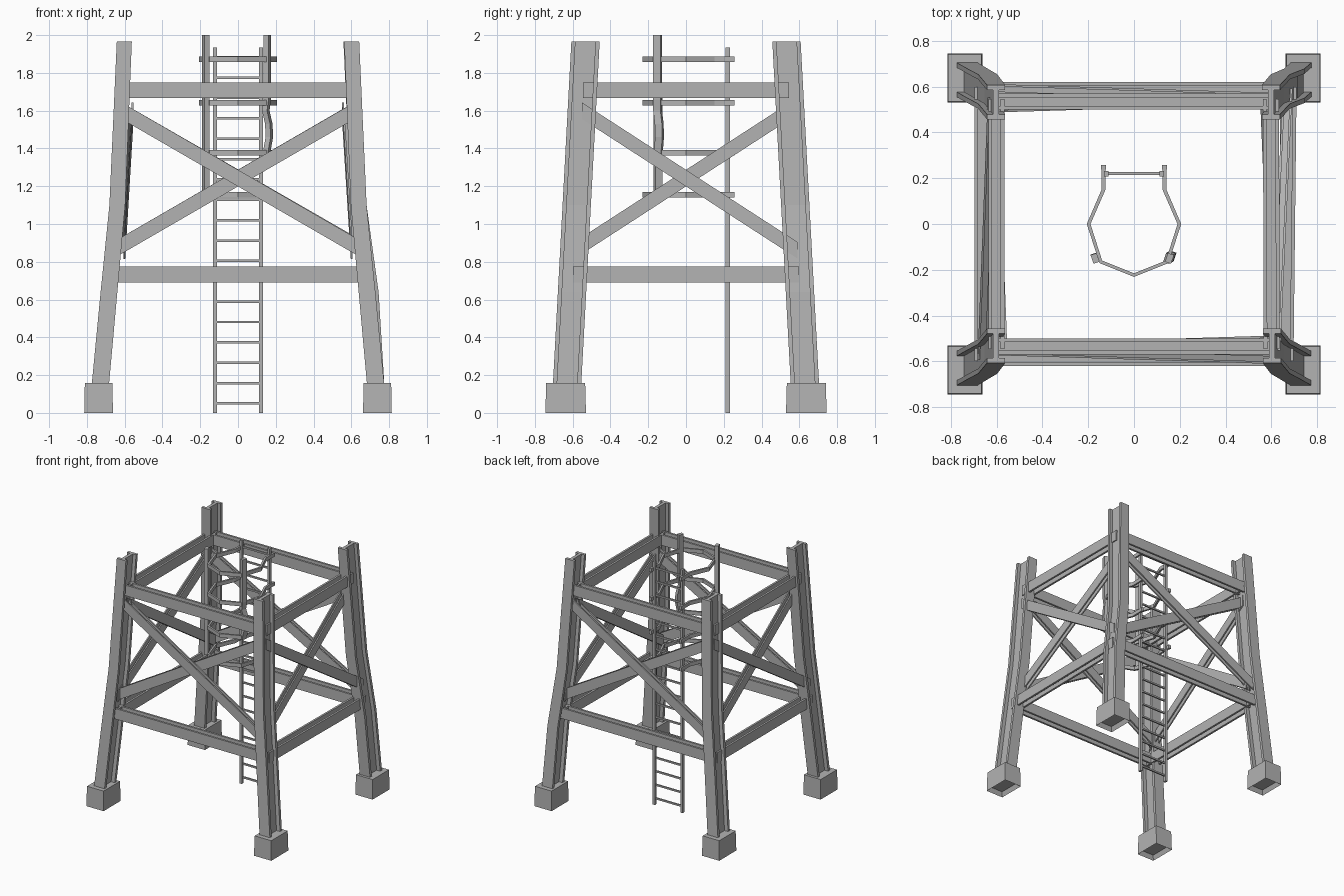
import bpy, bmesh
from mathutils import Vector

old = bpy.data.objects.get("Cube")
if old:
    bpy.data.objects.remove(old, do_unlink=True)

steel = bpy.data.materials.new("steel_grey")
steel.use_nodes = True
GREY = (0.45, 0.45, 0.45, 1)
steel.diffuse_color = GREY
steel.node_tree.nodes["Principled BSDF"].inputs["Base Color"].default_value = GREY

X, Y, Z = Vector((1, 0, 0)), Vector((0, 1, 0)), Vector((0, 0, 1))


def finish(name, bm):
    bmesh.ops.recalc_face_normals(bm, faces=bm.faces)
    mesh = bpy.data.meshes.new(name)
    bm.to_mesh(mesh)
    bm.free()
    mesh.materials.append(steel)
    obj = bpy.data.objects.new(name, mesh)
    bpy.context.collection.objects.link(obj)
    return obj


def sweep(name, path, us, vs, profile):
    """Run a closed (u, v) profile along a path, with one frame or one per point."""
    us = us if isinstance(us, list) else [us] * len(path)
    vs = vs if isinstance(vs, list) else [vs] * len(path)
    bm = bmesh.new()
    rings = [[bm.verts.new(Vector(p) + u * a + v * b) for a, b in profile]
             for p, u, v in zip(path, us, vs)]
    n = len(profile)
    for r, s in zip(rings, rings[1:]):
        for i in range(n):
            j = (i + 1) % n
            bm.faces.new((r[i], r[j], s[j], s[i]))
    bm.faces.new(rings[0])
    bm.faces.new(rings[-1])
    return finish(name, bm)


def rect(w, d):
    return [(-w / 2, -d / 2), (w / 2, -d / 2), (w / 2, d / 2), (-w / 2, d / 2)]


def h_section(w, d, flange, web):
    """Two flanges of width w, a distance d apart overall, joined by a web."""
    a, b, t = w / 2, d / 2, web / 2
    half = [(-a, -b), (a, -b), (a, flange - b), (t, flange - b)]
    return half + [(t, b - flange), (a, b - flange), (a, b), (-a, b),
                   (-a, b - flange), (-t, b - flange), (-t, flange - b), (-a, flange - b)]


def lerp(table, z):
    for (z0, v0), (z1, v1) in zip(table, table[1:]):
        if z <= z1:
            return v0 + (v1 - v0) * (z - z0) / (z1 - z0)
    return table[-1][1]


# Leg centre lines by height
LEG_X = [(0.05, 0.738), (0.15, 0.73), (1.1, 0.639), (1.965, 0.602)]
BENT_X = [(0.05, 0.735), (0.15, 0.73), (0.64, 0.70), (1.1, 0.639), (1.965, 0.598)]
LEG_Y = [(0.05, 0.635), (1.965, 0.532)]


def corner(d, z):
    table = BENT_X if d.x > 0 and d.y > 0 else LEG_X
    return Vector((d.x * lerp(table, z), d.y * lerp(LEG_Y, z), z))


# Legs and footings
leg_profile = h_section(0.082, 0.15, 0.022, 0.026)
for sx, side in ((1, "left"), (-1, "right")):
    for sy, end in ((-1, "front"), (1, "back")):
        d = Vector((sx, sy, 0))
        heights = [0.05, 0.64, 1.1, 1.965]
        sizes = [X * s for s in (1.12, 1.08, 1.02, 0.97)]
        sweep(f"leg_{end}_{side}", [corner(d, z) for z in heights], sizes, Y, leg_profile)

        bm = bmesh.new()
        bmesh.ops.create_cube(bm, size=1)
        for v in bm.verts:
            s = 0.96 if v.co.z > 0 else 1
            v.co = Vector((v.co.x * 0.152 * s + sx * 0.738,
                           v.co.y * 0.215 * s + sy * 0.637, (v.co.z + 0.5) * 0.157))
        bm.faces.ensure_lookup_table()
        under = [f for f in bm.faces if f.calc_center_median().z < 0.01]
        bmesh.ops.inset_region(bm, faces=under, thickness=0.022)
        bmesh.ops.translate(bm, verts=under[0].verts, vec=(0, 0, 0.035))
        finish(f"footing_{end}_{side}", bm)

# Girders and cross braces, the same on each of the four sides
girder_profile = h_section(0.084, 0.07, 0.016, 0.016)
brace_profile = h_section(0.088, 0.042, 0.01, 0.012)
TOP, BOTTOM = 1.6, 0.86
for face, right, out in (("front", X, -Y), ("left", Y, X), ("back", -X, Y), ("right", -Y, -X)):
    a, b = out - right, out + right
    for label, z, shift in (("lower", 0.732, -0.013), ("upper", 1.708, -0.012)):
        path = [corner(a, z) + out * shift, corner(b, z) + out * shift]
        sweep(f"{label}_girder_{face}", path, Z, out, girder_profile)
    sweep(f"outer_brace_{face}", [corner(a, TOP), corner(b, BOTTOM)], Z, out, brace_profile)
    inner = [corner(a, BOTTOM) - out * 0.044, corner(b, TOP) - out * 0.044]
    sweep(f"inner_brace_{face}", inner, Z, out, brace_profile)

# Ladder
LADDER_Y = 0.22
for s, side in ((1, "left"), (-1, "right")):
    sweep(f"ladder_rail_{side}", [(s * 0.122, LADDER_Y, 0), (s * 0.122, LADDER_Y, 1.935)],
          X, Y, rect(0.02, 0.024))
for i in range(18):
    z = 0.05 + 0.1078 * i
    sweep(f"ladder_rung_{i + 1}", [(-0.122, LADDER_Y, z), (0.122, LADDER_Y, z)],
          Y, Z, rect(0.012, 0.013))

# Safety cage hoops
half = [(0.133, 0.258), (0.133, 0.15), (0.198, 0.0), (0.145, -0.165)]
outline = [Vector((x, y, 0)) for x, y in half + [(0, -0.223)]]
outline += [Vector((-x, y, 0)) for x, y in reversed(half)]
normals = []
for i, p in enumerate(outline):
    before = (p - outline[max(i - 1, 0)]).normalized()
    after = (outline[min(i + 1, len(outline) - 1)] - p).normalized()
    normals.append((before + after).normalized().cross(Z))
for i, z in enumerate((1.155, 1.378, 1.642, 1.873)):
    sweep(f"cage_hoop_{i + 1}", [p + Z * z for p in outline], Z, normals, rect(0.03, 0.016))
    # Clamps joining the hoop to the ladder
    for s, side in ((1, "left"), (-1, "right")):
        sweep(f"hoop_clamp_{i + 1}_{side}",
              [(s * 0.133, 0.238, z), (s * 0.133, 0.258, z)], X, Z, rect(0.02, 0.03))

# Cage uprights, one of them knocked out of line
slant = Vector((1, 0.35, 0)).normalized()
sweep("cage_upright_right", [(-0.17, -0.148, 1.155), (-0.17, -0.15, 2.0)],
      slant, slant.cross(Z), rect(0.028, 0.04))
slant = Vector((1, -0.35, 0)).normalized()
bent = [(0.148, -0.148, 1.36), (0.166, -0.14, 1.46), (0.163, -0.142, 1.53),
        (0.147, -0.15, 1.6), (0.155, -0.15, 1.66), (0.155, -0.15, 2.0)]
sweep("cage_upright_left", bent, slant, slant.cross(Z), rect(0.028, 0.04))
